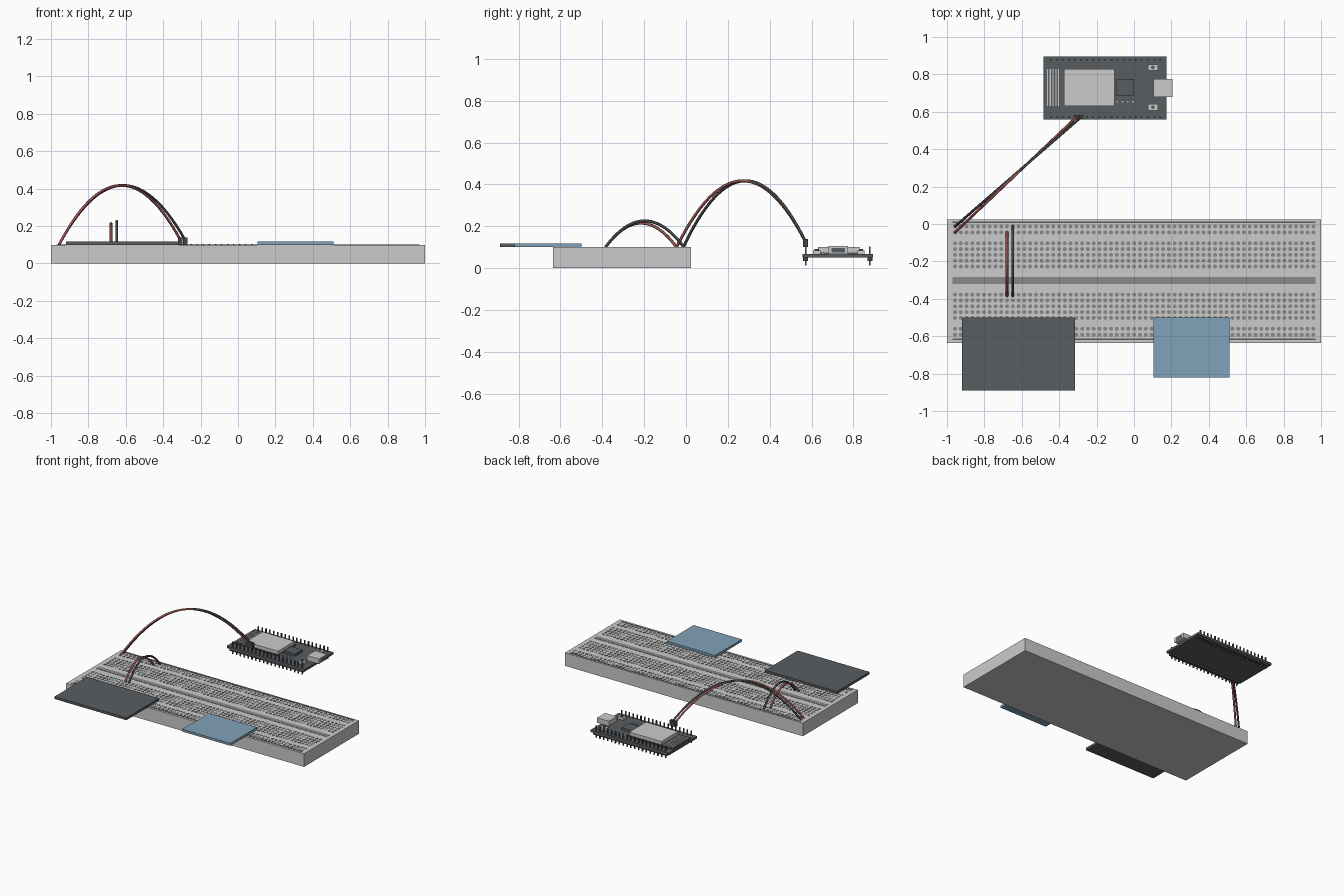
import bpy, bmesh, math
from mathutils import Matrix, Vector

if "Cube" in bpy.data.objects:
    bpy.data.objects.remove(bpy.data.objects["Cube"])


def material(name, color):
    m = bpy.data.materials.new(name)
    m.diffuse_color = (*color, 1)
    m.use_nodes = True
    m.node_tree.nodes["Principled BSDF"].inputs["Base Color"].default_value = m.diffuse_color
    return m


DARK = material("dark", (0.10, 0.11, 0.12))
BLUE = material("blue", (0.22, 0.36, 0.48))
RED = material("red", (0.35, 0.10, 0.09))
BLACK = material("black", (0.06, 0.06, 0.06))
MID = material("mid_grey", (0.25, 0.25, 0.25))


def finish(bm, name, mat=None):
    me = bpy.data.meshes.new(name)
    bm.to_mesh(me)
    bm.free()
    ob = bpy.data.objects.new(name, me)
    bpy.context.collection.objects.link(ob)
    if mat:
        me.materials.append(mat)
    return ob


def boxes(name, spans, mat=None):
    """One object made of boxes given as (x0, x1, y0, y1, z0, z1)."""
    bm = bmesh.new()
    for x0, x1, y0, y1, z0, z1 in spans:
        m = Matrix.Translation(((x0 + x1) / 2, (y0 + y1) / 2, (z0 + z1) / 2)) \
            @ Matrix.Diagonal((x1 - x0, y1 - y0, z1 - z0, 1))
        bmesh.ops.create_cube(bm, size=1, matrix=m)
    return finish(bm, name, mat)


def cylinders(name, places, r, z0, z1, sides=8, mat=None):
    """One object made of upright cylinders at the given (x, y) places."""
    bm = bmesh.new()
    for x, y in places:
        bmesh.ops.create_cone(bm, cap_ends=True, segments=sides, radius1=r, radius2=r,
                              depth=z1 - z0, matrix=Matrix.Translation((x, y, (z0 + z1) / 2)))
    return finish(bm, name, mat)


def wire(name, start, end, height, mat, r=0.007, sides=8, steps=28):
    """Round wire following a parabolic arch."""
    a, b = Vector(start), Vector(end)
    side = Vector((b.y - a.y, a.x - b.x, 0)).normalized()
    bm = bmesh.new()
    rings = []
    for i in range(steps + 1):
        t = i / steps
        p = a.lerp(b, t) + Vector((0, 0, 4 * height * t * (1 - t)))
        tangent = ((b - a) + Vector((0, 0, 4 * height * (1 - 2 * t)))).normalized()
        up = side.cross(tangent)
        rings.append([bm.verts.new(p + r * (side * math.cos(k * math.tau / sides)
                                            + up * math.sin(k * math.tau / sides)))
                      for k in range(sides)])
    for p, q in zip(rings, rings[1:]):
        for k in range(sides):
            n = (k + 1) % sides
            bm.faces.new((p[k], p[n], q[n], q[k])).smooth = True
    bm.faces.new(rings[0])
    bm.faces.new(rings[-1])
    bmesh.ops.recalc_face_normals(bm, faces=bm.faces)
    return finish(bm, name, mat)


# Breadboard with holes, centre channel and rail lines
boxes("breadboard_body", [(-1, 1, -0.635, 0.025, 0, 0.1)])
rows = [-0.013, -0.045, -0.56, -0.592]
for first in (-0.103, -0.378):
    rows += [first - 0.031 * i for i in range(5)]
columns = [-0.957 + 0.0309 * i for i in range(63)]
cylinders("breadboard_holes", [(x, y) for x in columns for y in rows],
          0.011, 0.096, 0.102, mat=MID)
boxes("centre_channel", [(-0.97, 0.97, -0.32, -0.284, 0.096, 0.102)], MID)
boxes("rail_lines", [(-0.97, 0.97, y - 0.004, y + 0.004, 0.097, 0.102)
                     for y in (0.01, -0.615)], DARK)

# Two flat modules resting on the front edge
boxes("dark_module", [(-0.92, -0.315, -0.89, -0.50, 0.1, 0.118)], DARK)
boxes("blue_module", [(0.105, 0.51, -0.82, -0.50, 0.1, 0.118)], BLUE)

# Controller circuit board
boxes("controller_board", [(-0.485, 0.175, 0.558, 0.895, 0.05, 0.067)], DARK)
pin_x = [-0.445 + 0.0325 * i for i in range(19)]
pin_rows = (0.572, 0.879)
boxes("header_strips", [(-0.462, 0.157, y - 0.012, y + 0.012, 0.035, 0.05)
                        for y in pin_rows], BLACK)
boxes("header_pins", [(x - 0.004, x + 0.004, y - 0.004, y + 0.004, 0.012, 0.103)
                      for x in pin_x for y in pin_rows], DARK)
boxes("radio_base", [(-0.475, -0.10, 0.62, 0.84, 0.067, 0.075)], DARK)
boxes("radio_shield", [(-0.375, -0.105, 0.63, 0.83, 0.075, 0.1)])
boxes("antenna_traces", [(-0.466 + 0.015 * i, -0.460 + 0.015 * i, 0.63, 0.83, 0.075, 0.078)
                         for i in range(5)])
boxes("processor_chip", [(-0.097, 0.0, 0.688, 0.775, 0.067, 0.085)], DARK)
boxes("small_components", [(-0.097 + 0.028 * i, -0.082 + 0.028 * i, 0.648, 0.66, 0.067, 0.077)
                           for i in range(4)])

# Socket with an open end
shell = boxes("socket_shell", [(0.105, 0.205, 0.68, 0.775, 0.067, 0.105)])
boxes("socket_opening", [(0.2, 0.206, 0.695, 0.76, 0.075, 0.097)], DARK)

# Push buttons on the socket end
button_y = (0.625, 0.837)
boxes("button_bases", [(0.075, 0.127, y - 0.017, y + 0.017, 0.067, 0.085) for y in button_y])
cylinders("button_caps", [(0.101, y) for y in button_y], 0.01, 0.085, 0.092, 16, DARK)

# Long jumper wires from the rails to the controller
wire("long_red_wire", (-0.957, -0.045, 0.1), (-0.3075, 0.572, 0.125), 0.305, RED)
wire("long_black_wire", (-0.957, -0.013, 0.1), (-0.2825, 0.572, 0.125), 0.305, BLACK)
boxes("wire_connectors", [(x - 0.012, x + 0.012, 0.56, 0.584, 0.1, 0.14)
                          for x in (-0.308, -0.282)], BLACK)

# Short jumper wires across the channel
wire("short_red_wire", (-0.679, -0.045, 0.1), (-0.679, -0.385, 0.1), 0.115, RED)
wire("short_black_wire", (-0.648, -0.01, 0.1), (-0.648, -0.385, 0.1), 0.126, BLACK)
